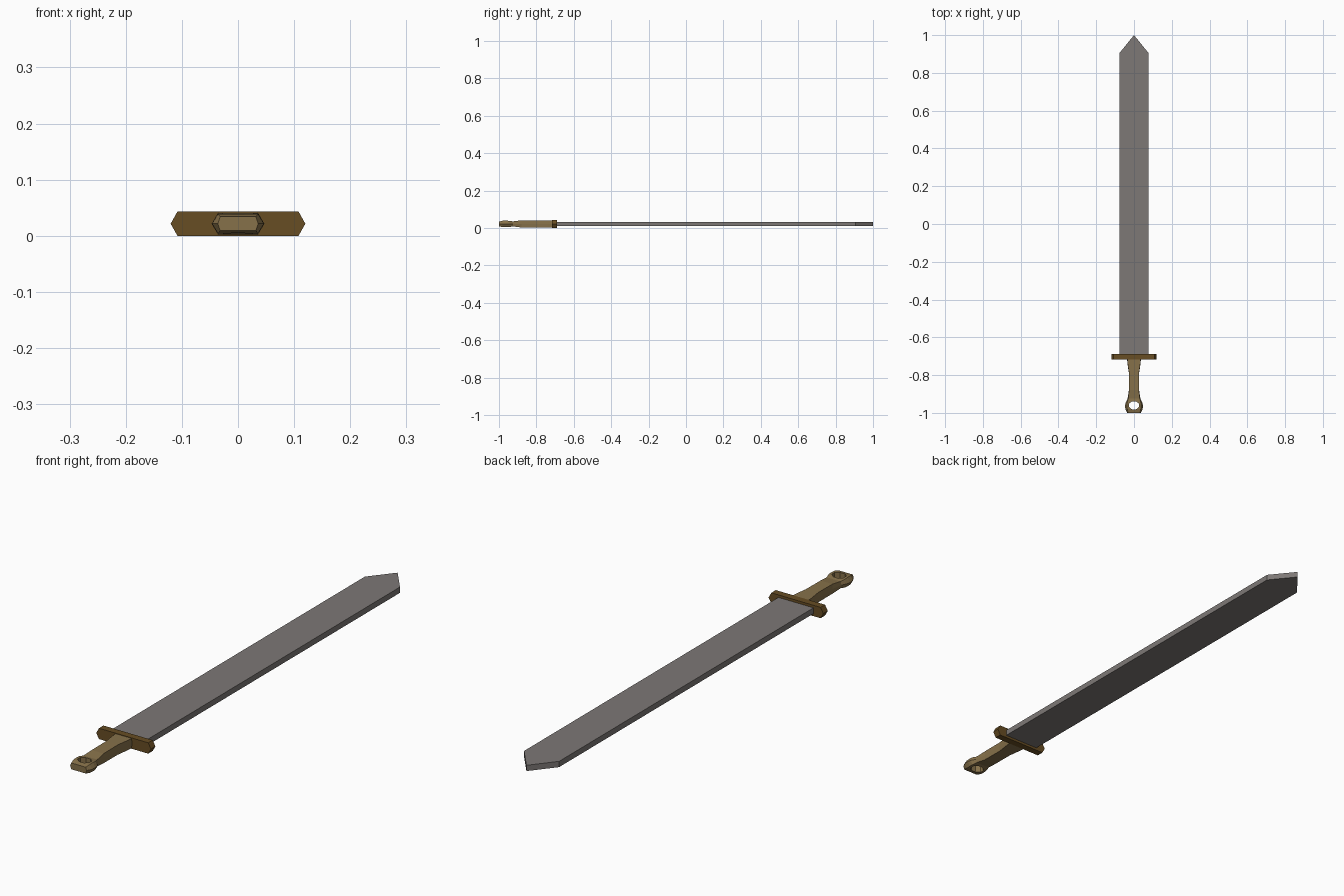
import bpy, bmesh, math

if "Cube" in bpy.data.objects:
    bpy.data.objects.remove(bpy.data.objects["Cube"])

MID = 0.0215  # height of the sword's centre plane


def material(name, rgb):
    m = bpy.data.materials.new(name)
    m.diffuse_color = (*rgb, 1)
    m.use_nodes = True
    m.node_tree.nodes["Principled BSDF"].inputs["Base Color"].default_value = m.diffuse_color
    return m


steel = material("grey steel", (0.205, 0.188, 0.181))
dark_wood = material("dark brown", (0.136, 0.074, 0.017))
light_wood = material("light brown", (0.24, 0.165, 0.068))


def finish(name, bm, mat=None):
    bmesh.ops.recalc_face_normals(bm, faces=bm.faces)
    me = bpy.data.meshes.new(name)
    bm.to_mesh(me)
    bm.free()
    ob = bpy.data.objects.new(name, me)
    bpy.context.collection.objects.link(ob)
    if mat:
        me.materials.append(mat)
    return ob


def loft(name, rings, mat=None):
    """Skin a list of equal-length point rings and cap both ends."""
    bm = bmesh.new()
    loops = [[bm.verts.new(p) for p in r] for r in rings]
    n = len(loops[0])
    for a, b in zip(loops, loops[1:]):
        for i in range(n):
            j = (i + 1) % n
            bm.faces.new((a[i], a[j], b[j], b[i]))
    bm.faces.new(loops[0])
    bm.faces.new(loops[-1])
    return finish(name, bm, mat)


def hexagon(y, w, h, c):
    """Section across the sword: half width w, half height h, flat top c*w wide."""
    return [(x * w, y, MID + z * h) for x, z in
            ((1, 0), (c, 1), (-c, 1), (-1, 0), (-c, -1), (c, -1))]


# Blade: flat slab with a pointed tip
outline = [(-0.077, -0.70), (0.077, -0.70), (0.077, 0.905), (0, 1.0), (-0.077, 0.905)]
loft("blade", [[(x, y, MID + s * 0.0115) for x, y in outline] for s in (-1, 1)], steel)

# Cross guard with pointed ends
loft("guard", [hexagon(y, 0.12, 0.0215, 0.9) for y in (-0.717, -0.689)], dark_wood)

# Handle: waisted grip flaring into the pommel (y, half width, half height, flat ratio)
sections = [(-0.71, 0.037, 0.0195, 0.97), (-0.735, 0.035, 0.0195, 0.97),
            (-0.79, 0.027, 0.0195, 0.97), (-0.88, 0.027, 0.0190, 0.97),
            (-0.925, 0.034, 0.0135, 0.9), (-0.945, 0.044, 0.0165, 0.82),
            (-0.96, 0.047, 0.0175, 0.78), (-0.98, 0.046, 0.0170, 0.78),
            (-1.0, 0.036, 0.0125, 0.88)]
handle = loft("handle", [hexagon(*s) for s in sections], light_wood)

# Eight-sided hole through the pommel
angles = [math.radians(22.5 + 45 * i) for i in range(8)]
cutter = loft("hole_cutter", [[(0.028 * math.cos(a), -0.96 + 0.023 * math.sin(a), z)
                               for a in angles] for z in (-0.05, 0.1)], light_wood)
cutter.hide_render = True
cutter.hide_set(True)
cut = handle.modifiers.new("pommel hole", 'BOOLEAN')
cut.operation = 'DIFFERENCE'
cut.solver = 'EXACT'
cut.object = cutter
